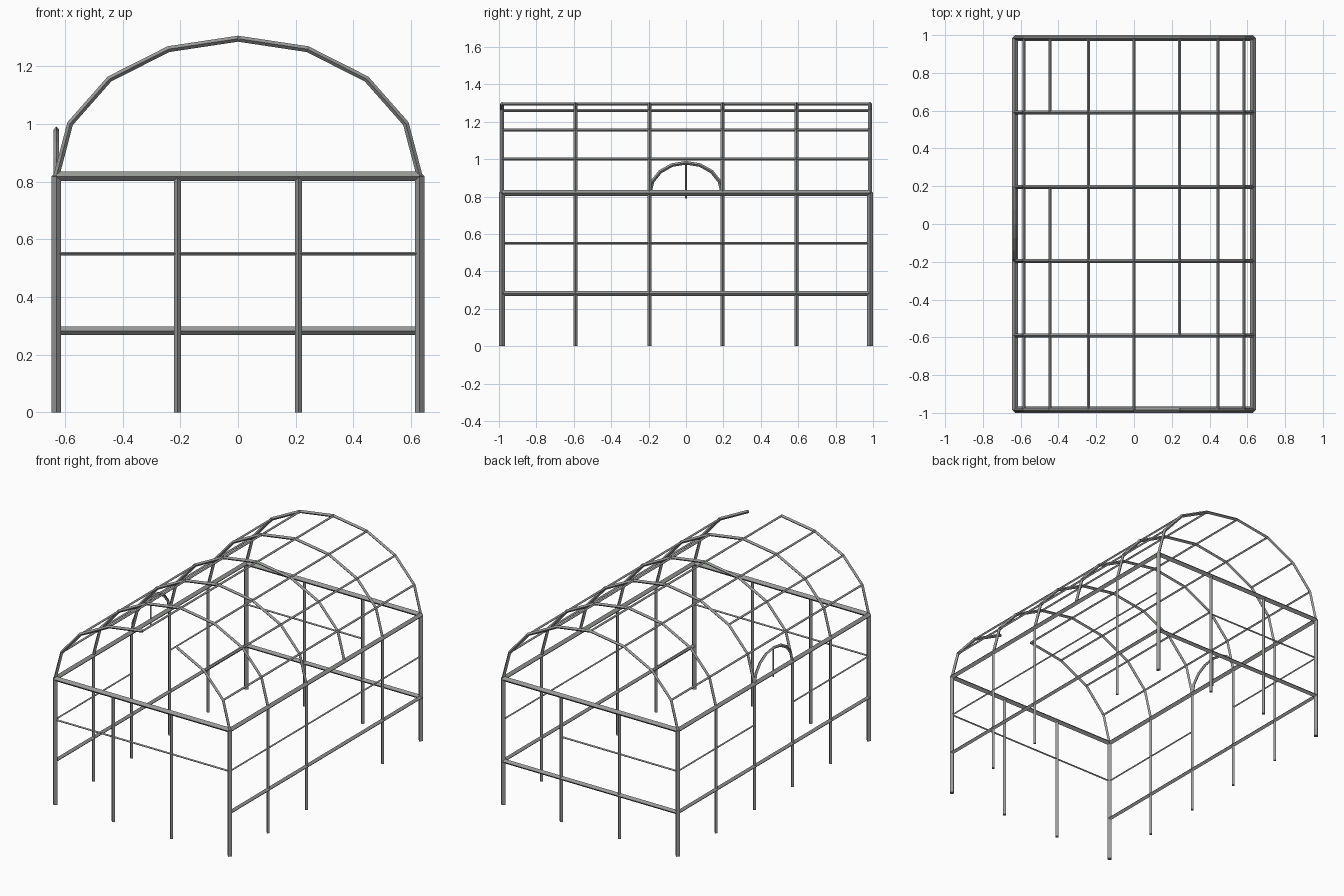
import bpy, bmesh, math
from mathutils import Vector

cube = bpy.data.objects.get("Cube")
if cube:
    bpy.data.objects.remove(cube)

GREY = (0.32, 0.33, 0.32, 1)
metal = bpy.data.materials.new("grey metal")
metal.use_nodes = True
metal.diffuse_color = GREY
metal.node_tree.nodes["Principled BSDF"].inputs["Base Color"].default_value = GREY

X, Y, EAVE, RISE = 0.63, 0.984, 0.819, 0.477
LOW, MID = 0.283, 0.551
BAYS = [-Y, -0.59, -0.196, 0.196, 0.59, Y]
END_POSTS = 0.21


def tube(name, points, radius, side):
    """Diamond-section bar along a planar path, mitred at its bends."""
    pts = [Vector(p) for p in points]
    side = Vector(side)
    bm = bmesh.new()
    rings = []
    for i, p in enumerate(pts):
        into = (p - pts[i - 1]).normalized() if i > 0 else None
        out = (pts[i + 1] - p).normalized() if i < len(pts) - 1 else None
        into, out = into or out, out or into
        tangent = (into + out).normalized()
        up = tangent.cross(side) / tangent.dot(into)
        rings.append([bm.verts.new(p + d * radius) for d in (side, up, -side, -up)])
    for a, b in zip(rings, rings[1:]):
        for k in range(4):
            j = (k + 1) % 4
            bm.faces.new((a[k], a[j], b[j], b[k]))
    bm.faces.new(rings[0])
    bm.faces.new(rings[-1])
    bmesh.ops.recalc_face_normals(bm, faces=bm.faces)
    mesh = bpy.data.meshes.new(name)
    bm.to_mesh(mesh)
    bm.free()
    mesh.materials.append(metal)
    obj = bpy.data.objects.new(name, mesh)
    bpy.context.collection.objects.link(obj)


def half_ellipse(width, height):
    steps = [math.pi * i / 8 for i in range(9)]
    return [(width * math.cos(a), EAVE + height * math.sin(a)) for a in steps]


def post(name, x, y, radius):
    tube(name, [(x, y, 0), (x, y, EAVE)], radius, (0, 1, 0))


def rail_x(name, x0, x1, y, z, radius):
    tube(name, [(x0, y, z), (x1, y, z)], radius, (0, 0, 1))


def rail_y(name, x, y0, y1, z, radius):
    tube(name, [(x, y0, z), (x, y1, z)], radius, (0, 0, 1))


# Posts: heavy corners, lighter intermediates; one left post is absent
for x in (-X, X):
    for y in BAYS:
        if abs(y) == Y:
            post("corner_post", x, y, 0.0165)
        elif not (x > 0 and y == BAYS[3]):
            post("side_post", x, y, 0.011)
for y in (-Y, Y):
    for x in (-END_POSTS, END_POSTS):
        post("end_post", x, y, 0.012)

# Eave beams and low rails, with the front end open below
for x in (-X, X):
    rail_y("side_eave_beam", x, -Y, Y, EAVE, 0.0165)
    rail_y("side_low_rail", x, -Y, Y, LOW, 0.0135)
for y in (-Y, Y):
    rail_x("end_eave_beam", -X, X, y, EAVE, 0.0165)
rail_x("back_low_rail", -X, X, Y, LOW, 0.0145)

# Thin middle rails
rail_x("front_middle_rail", -X, X, -Y, MID, 0.006)
rail_x("back_middle_rail", -X, END_POSTS, Y, MID, 0.006)
rail_y("left_middle_rail", X, -Y, Y, MID, 0.006)
rail_y("right_middle_rail_front", -X, -Y, BAYS[2], MID, 0.006)
rail_y("right_middle_rail_back", -X, BAYS[3], Y, MID, 0.006)

# Roof hoops; the front one has a missing segment beside the crown
profile = half_ellipse(X, RISE)
for y in BAYS:
    pieces = [profile[:4], profile[4:]] if y == -Y else [profile]
    for piece in pieces:
        tube("roof_hoop", [(x, y, z) for x, z in piece], 0.0103, (0, 1, 0))

# Roof purlins, with two missing bays
for i, (x, z) in enumerate(profile[1:-1], 1):
    for b, (y0, y1) in enumerate(zip(BAYS, BAYS[1:])):
        if (i, b) not in {(3, 0), (6, 3)}:
            rail_y("roof_purlin", x, y0, y1, z, 0.008)

# Arched opening above the right eave, with its centre bar
arch = [(-X, y, z) for y, z in half_ellipse(0.194, 0.162)]
tube("side_arch", arch, 0.0098, (1, 0, 0))
tube("side_arch_bar", [(-X, 0, 0.79), (-X, 0, EAVE + 0.162)], 0.005, (0, 1, 0))
